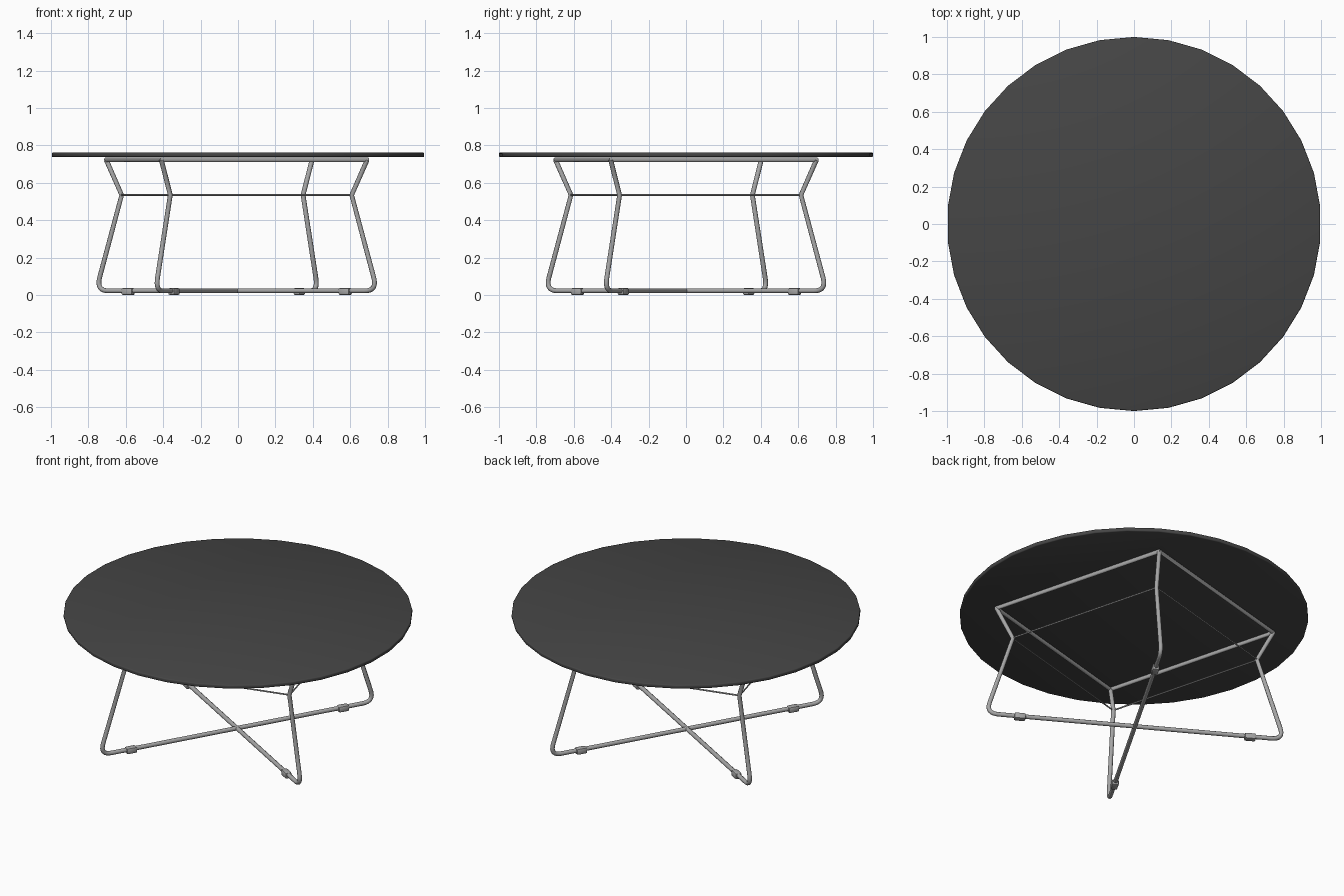
import bpy
import bmesh
import math
from mathutils import Vector, Matrix

if "Cube" in bpy.data.objects:
    bpy.data.objects.remove(bpy.data.objects["Cube"])


def material(name, rgb):
    m = bpy.data.materials.new(name)
    m.diffuse_color = (*rgb, 1)
    m.use_nodes = True
    m.node_tree.nodes["Principled BSDF"].inputs["Base Color"].default_value = m.diffuse_color
    return m


METAL = material("satin grey metal", (0.38, 0.38, 0.38))
DARK = material("dark charcoal top", (0.06, 0.06, 0.06))
CX = -0.007  # base sits slightly off centre


def smooth(ob, angle=40):
    bpy.ops.object.select_all(action='DESELECT')
    ob.select_set(True)
    bpy.context.view_layer.objects.active = ob
    bpy.ops.object.shade_smooth_by_angle(angle=math.radians(angle))


def tube(name, pts, radius, cyclic=False):
    cu = bpy.data.curves.new(name, 'CURVE')
    cu.dimensions = '3D'
    cu.bevel_depth = radius
    cu.bevel_resolution = 3
    cu.use_fill_caps = True
    sp = cu.splines.new('POLY')
    sp.points.add(len(pts) - 1)
    for p, co in zip(sp.points, pts):
        p.co = (*co, 1)
    sp.use_cyclic_u = cyclic
    ob = bpy.data.objects.new(name, cu)
    bpy.context.collection.objects.link(ob)
    bpy.ops.object.select_all(action='DESELECT')
    ob.select_set(True)
    bpy.context.view_layer.objects.active = ob
    bpy.ops.object.convert(target='MESH')
    ob = bpy.context.view_layer.objects.active
    ob.name = name
    ob.data.materials.clear()
    ob.data.materials.append(METAL)
    smooth(ob, 50)
    return ob


def polar(r, deg, z):
    a = math.radians(deg)
    return Vector((CX + r * math.cos(a), r * math.sin(a), z))


# Round table top with a softened rim
bm = bmesh.new()
bmesh.ops.create_cone(bm, cap_ends=True, segments=34, radius1=1, radius2=1, depth=0.024,
                      matrix=Matrix.Translation((0, 0, 0.75)))
rim = [e for e in bm.edges if abs(e.verts[0].co.z - e.verts[1].co.z) < 1e-5]
bmesh.ops.bevel(bm, geom=rim, offset=0.006, segments=2, affect='EDGES', profile=0.5)
me = bpy.data.meshes.new("table_top")
bm.to_mesh(me)
bm.free()
top = bpy.data.objects.new("table_top", me)
bpy.context.collection.objects.link(top)
me.materials.append(DARK)
smooth(top, 50)

# Half profile of a leg hoop (radius, height), with rounded foot
BAR_Z = 0.023
knee = Vector((0.71, 0.535))
corner = Vector((0.868, BAR_Z))
start = corner + (knee - corner).normalized() * 0.075
end = corner + Vector((-0.075, 0))
half = [Vector((0.805, 0.722)), knee]
for i in range(9):
    t = i / 8
    half.append(start * (1 - t) ** 2 + corner * 2 * t * (1 - t) + end * t * t)

# Two crossing leg hoops, each with two sleeve-like foot pads
for n, ang in enumerate((-30, 60)):
    pts = [polar(p.x, ang, p.y) for p in half]
    pts += [polar(-p.x, ang, p.y) for p in reversed(half)]
    tube(f"leg_hoop_{n + 1}", pts, 0.013)
    for s in (1, -1):
        bm = bmesh.new()
        bmesh.ops.create_cube(bm, size=1, matrix=Matrix.Translation(polar(s * 0.67, ang, 0.019))
                              @ Matrix.Rotation(math.radians(ang), 4, 'Z')
                              @ Matrix.Diagonal((0.066, 0.04, 0.038, 1)))
        bmesh.ops.bevel(bm, geom=bm.edges[:], offset=0.009, segments=2, affect='EDGES', profile=0.5)
        me = bpy.data.meshes.new("foot_pad")
        bm.to_mesh(me)
        bm.free()
        ob = bpy.data.objects.new(f"foot_pad_{n * 2 + (1 if s > 0 else 2)}", me)
        bpy.context.collection.objects.link(ob)
        me.materials.append(METAL)
        smooth(ob)

# Square support frame under the top and thin brace wire at the knees
angles = (-30, 60, 150, 240)
tube("support_frame", [polar(0.805, a, 0.724) for a in angles], 0.0135, True)
tube("brace_wire", [polar(0.715, a, 0.535) for a in angles], 0.005, True)
